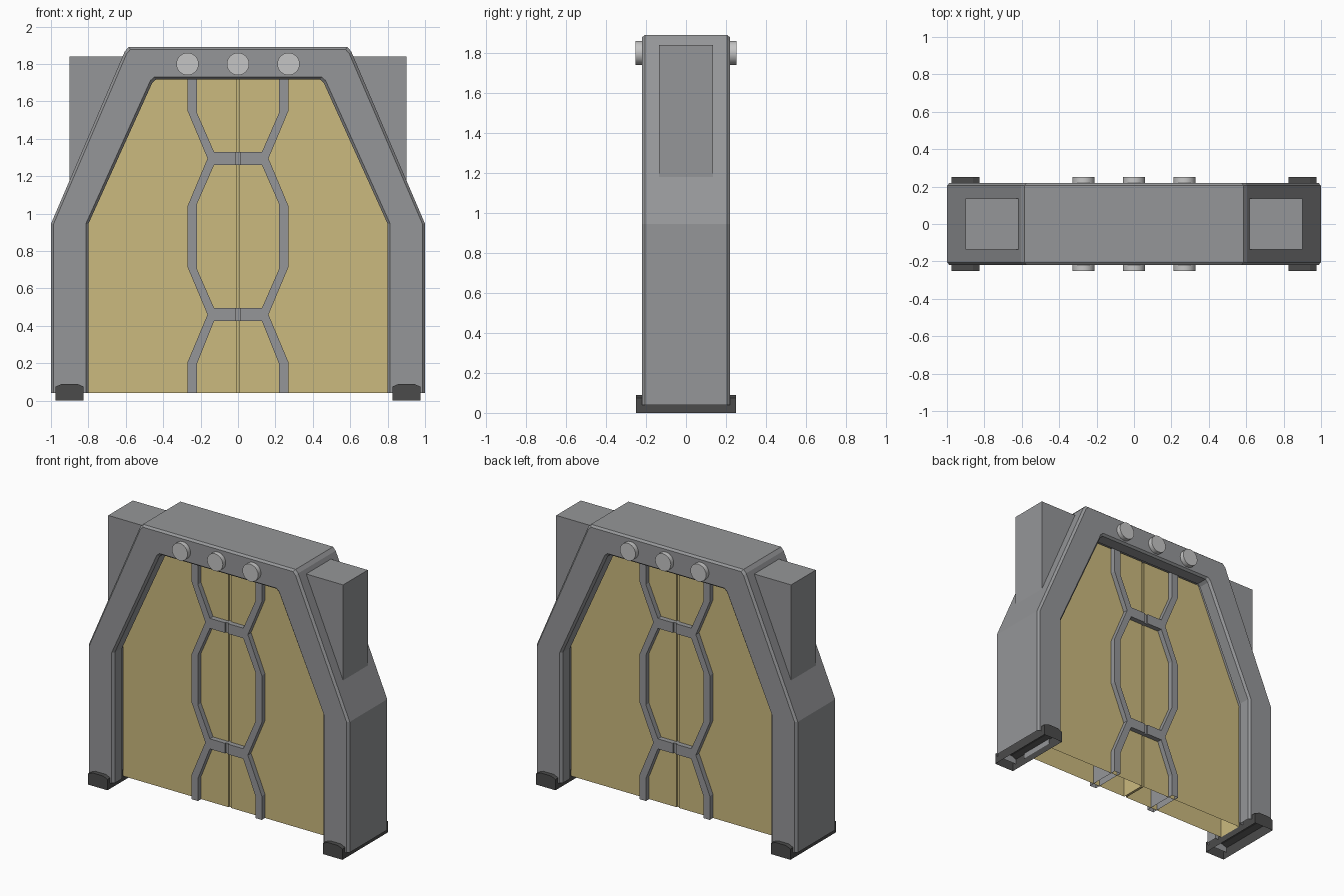
import bpy, bmesh, math
from mathutils import Matrix

if "Cube" in bpy.data.objects:
    bpy.data.objects.remove(bpy.data.objects["Cube"])


def material(name, rgb):
    m = bpy.data.materials.new(name)
    m.diffuse_color = (*rgb, 1)
    m.use_nodes = True
    m.node_tree.nodes["Principled BSDF"].inputs["Base Color"].default_value = m.diffuse_color
    return m


GREY = material("steel grey", (0.30, 0.305, 0.315))
GOLD = material("door gold", (0.60, 0.49, 0.21))
DARK = material("dark rubber", (0.07, 0.07, 0.07))
LAMP = material("lamp grey", (0.56, 0.56, 0.56))


def finish(name, bm, mat):
    bmesh.ops.recalc_face_normals(bm, faces=bm.faces)
    mesh = bpy.data.meshes.new(name)
    bm.to_mesh(mesh)
    bm.free()
    mesh.materials.append(mat)
    ob = bpy.data.objects.new(name, mesh)
    bpy.context.collection.objects.link(ob)
    return ob


def prism(name, outline, depth, mat, side=1, open_bottom=False):
    """Extrude an x-z outline to y = -depth..depth, mirrored in x by side."""
    bm = bmesh.new()
    face = bm.faces.new([bm.verts.new((side * x, -depth, z)) for x, z in outline])
    new = bmesh.ops.extrude_face_region(bm, geom=[face])["geom"]
    bmesh.ops.translate(bm, vec=(0, 2 * depth, 0),
                        verts=[v for v in new if isinstance(v, bmesh.types.BMVert)])
    bmesh.ops.recalc_face_normals(bm, faces=bm.faces)
    if open_bottom:
        low = min(z for _, z in outline)
        bottom = [f for f in bm.faces if all(abs(v.co.z - low) < 1e-5 for v in f.verts)]
        bmesh.ops.delete(bm, geom=bottom, context="FACES")
    return finish(name, bm, mat)


# Arch frame: a bevelled, slotted section swept from one foot to the other
outer = [(1, .04), (1, .945), (.605, 1.868), (.585, 1.89)]
inner = [(.80, .04), (.80, .945), (.458, 1.70), (.438, 1.717)]
both = lambda half: [(-x, z) for x, z in half] + half[::-1]
section = [(0, -.205), (.07, -.22), (.93, -.22), (1, -.205), (1, -.125), (.85, -.125)]
section += [(t, -y) for t, y in section[::-1]]
bm = bmesh.new()
rings = []
for (ox, oz), (ix, iz) in zip(both(outer), both(inner)):
    rings.append([bm.verts.new((ox + (ix - ox) * t, y, oz + (iz - oz) * t))
                  for t, y in section])
n = len(section)
for a, b in zip(rings, rings[1:]):
    for i in range(n):
        j = (i + 1) % n
        bm.faces.new((a[i], a[j], b[j], b[i]))
finish("arch_frame", bm, GREY)

# Half outlines of the door leaf, its bracing, the side housing and the foot
leaf = [(.008, .04), (.82, .04), (.82, .95), (.472, 1.735), (.008, 1.735)]
brace = [(.27, .04), (.27, .205), (.163, .46), (.27, .715), (.27, 1.04), (.163, 1.295),
         (.27, 1.55), (.27, 1.735), (.22, 1.735), (.22, 1.54), (.128, 1.33), (.012, 1.33),
         (.012, 1.26), (.128, 1.26), (.22, 1.05), (.22, .705), (.128, .495), (.012, .495),
         (.012, .425), (.128, .425), (.22, .195), (.22, .04)]
housing = [(.88, 1.17), (.90, 1.17), (.90, 1.84), (.58, 1.84)]
foot = [(.825, 0), (.975, 0), (.975, .075), (.94, .09), (.86, .09), (.825, .075)]

for side, label in ((-1, "left"), (1, "right")):
    prism(label + "_door_leaf", leaf, .09, GOLD, side, True)
    prism(label + "_door_brace", brace, .125, GREY, side, True)
    prism(label + "_housing", housing, .135, GREY, side)
    prism(label + "_foot", foot, .25, DARK, side, True)


# Seal and latches in the gap between the leaves
def block(name, w, z0, z1, depth, mat):
    prism(name, [(-w, z0), (w, z0), (w, z1), (-w, z1)], depth, mat)


block("door_seal", .009, .04, 1.735, .08, GOLD)
block("lower_latch", .013, .425, .495, .115, GREY)
block("upper_latch", .013, 1.26, 1.33, .115, GREY)

# Round lamps on both faces of the lintel
for face, label in ((-1, "front"), (1, "back")):
    for x in (-.27, 0, .27):
        bm = bmesh.new()
        bmesh.ops.create_cone(
            bm, cap_ends=True, segments=24, radius1=.06, radius2=.06, depth=.04,
            matrix=Matrix.Translation((x, face * .232, 1.80)) @ Matrix.Rotation(math.pi / 2, 4, "X"))
        for f in bm.faces:
            f.smooth = len(f.verts) == 4
        for e in bm.edges:
            e.smooth = all(len(f.verts) == 4 for f in e.link_faces)
        finish(label + "_lamp", bm, LAMP)
